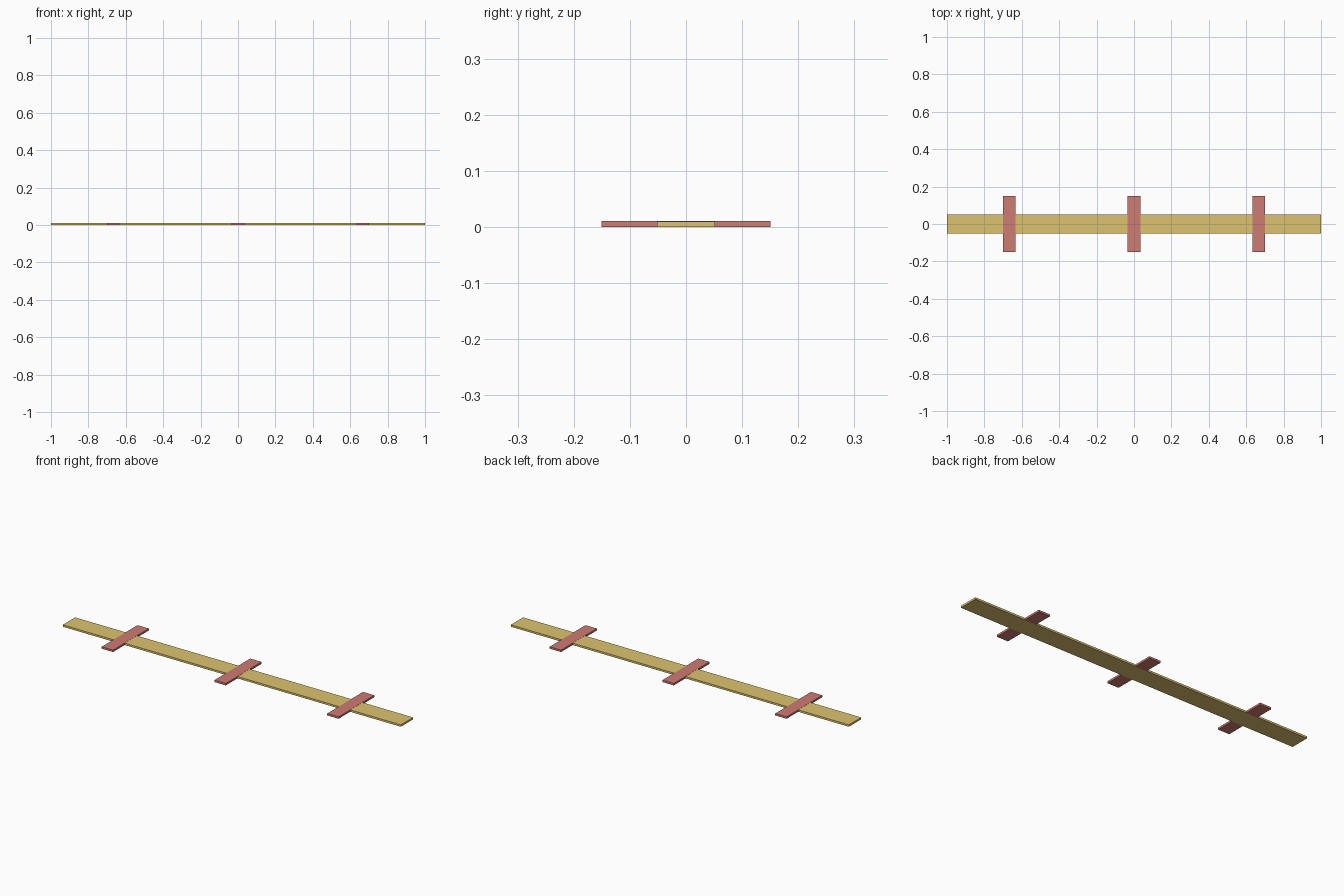
import bpy

if "Cube" in bpy.data.objects:
    bpy.data.objects.remove(bpy.data.objects["Cube"])


def material(name, color):
    mat = bpy.data.materials.new(name)
    mat.diffuse_color = color
    mat.use_nodes = True
    mat.node_tree.nodes["Principled BSDF"].inputs["Base Color"].default_value = mat.diffuse_color
    return mat


def box(name, x, size, z0, mat):
    """Box centred on y = 0 with its underside at z0."""
    bpy.ops.mesh.primitive_cube_add(size=1, location=(x, 0, z0 + size[2] / 2))
    obj = bpy.context.object
    obj.name = name
    obj.scale = size
    bpy.ops.object.transform_apply(location=False, rotation=False, scale=True)
    obj.data.materials.append(mat)
    return obj


gold = material("gold", (0.72, 0.55, 0.16, 1))
red = material("red", (0.62, 0.2, 0.17, 1))

# Long flat plank
box("plank", 0, (2.0, 0.104, 0.0102), 0.0, gold)

# Three evenly spaced cross slats, just proud of the plank's top
for i in range(3):
    box(f"cross_slat_{i + 1}", (i - 1) * 0.667, (0.067, 0.302, 0.0104), 0.0004, red)
